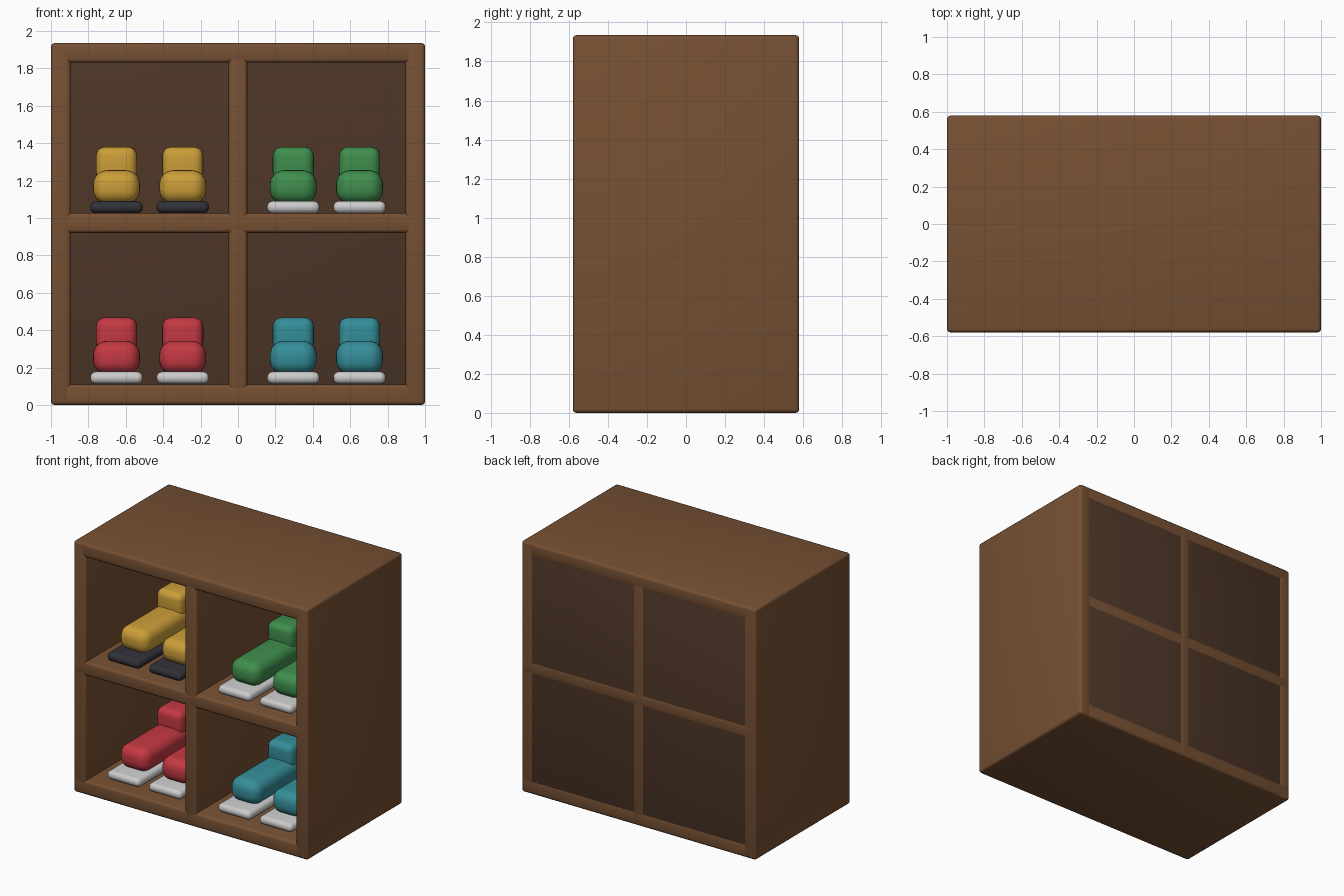
import bpy

if "Cube" in bpy.data.objects:
    bpy.data.objects.remove(bpy.data.objects["Cube"])

def material(name, rgb):
    m = bpy.data.materials.new(name)
    m.diffuse_color = (*rgb, 1)
    m.use_nodes = True
    m.node_tree.nodes["Principled BSDF"].inputs["Base Color"].default_value = m.diffuse_color
    return m

wood = material("wood", (0.18, 0.08, 0.033))
dark_wood = material("dark_wood", (0.075, 0.037, 0.02))
white = material("white_rubber", (0.75, 0.75, 0.72))
black = material("black_rubber", (0.03, 0.03, 0.04))
red = material("red_fabric", (0.55, 0.04, 0.055))
teal = material("teal_fabric", (0.035, 0.27, 0.32))
yellow = material("yellow_fabric", (0.6, 0.34, 0.04))
green = material("green_fabric", (0.05, 0.27, 0.075))

def box(name, lo, hi, mat, bevel, segments):
    """Rounded box between two opposite corners."""
    centre = [(a + b) / 2 for a, b in zip(lo, hi)]
    bpy.ops.mesh.primitive_cube_add(size=1, location=centre)
    ob = bpy.context.object
    ob.name = name
    ob.scale = [b - a for a, b in zip(lo, hi)]
    bpy.ops.object.transform_apply(location=False, rotation=False, scale=True)
    ob.data.materials.append(mat)
    mod = ob.modifiers.new("round", 'BEVEL')
    mod.width, mod.segments = bevel, segments
    bpy.ops.object.modifier_apply(modifier=mod.name)
    bpy.ops.object.shade_smooth_by_angle()
    return ob

W, D, H, T = 1.0, 0.58, 1.935, 0.105

# Cabinet boards
for side, s in (("left", -1), ("right", 1)):
    xs = sorted((s * W, s * (W - T)))
    box(side + "_side", (xs[0], -D, 0), (xs[1], D, H), wood, 0.02, 3)
for name, z0, z1 in (("bottom_board", 0, 0.11), ("middle_shelf", 0.92, 1.025),
                     ("top_board", H - T, H)):
    box(name, (-W, -D, z0), (W, D, z1), wood, 0.02, 3)
box("centre_divider", (-0.05, -D, 0.01), (0.05, D, H - 0.01), wood, 0.02, 3)
box("back_panel", (-0.97, 0.545, 0.02), (0.97, 0.578, 1.915), dark_wood, 0.005, 2)

# One shoe: flat sole, rounded foot, raised ankle
def shoe(name, x, z, fabric, rubber):
    box(name + "_sole", (x - 0.14, -0.48, z), (x + 0.14, 0.32, z + 0.065), rubber, 0.03, 4)
    box(name + "_foot", (x - 0.125, -0.37, z + 0.05), (x + 0.125, 0.29, z + 0.23), fabric, 0.075, 6)
    box(name + "_ankle", (x - 0.11, 0.07, z + 0.17), (x + 0.11, 0.29, z + 0.355), fabric, 0.05, 5)

# A pair in each compartment
for name, cx, z, fabric, rubber in (("red", -0.4725, 0.113, red, white),
                                    ("teal", 0.4725, 0.113, teal, white),
                                    ("yellow", -0.4725, 1.025, yellow, black),
                                    ("green", 0.4725, 1.025, green, white)):
    for side, s in (("left", -1), ("right", 1)):
        shoe(f"{name}_{side}_shoe", cx + s * 0.177, z, fabric, rubber)
